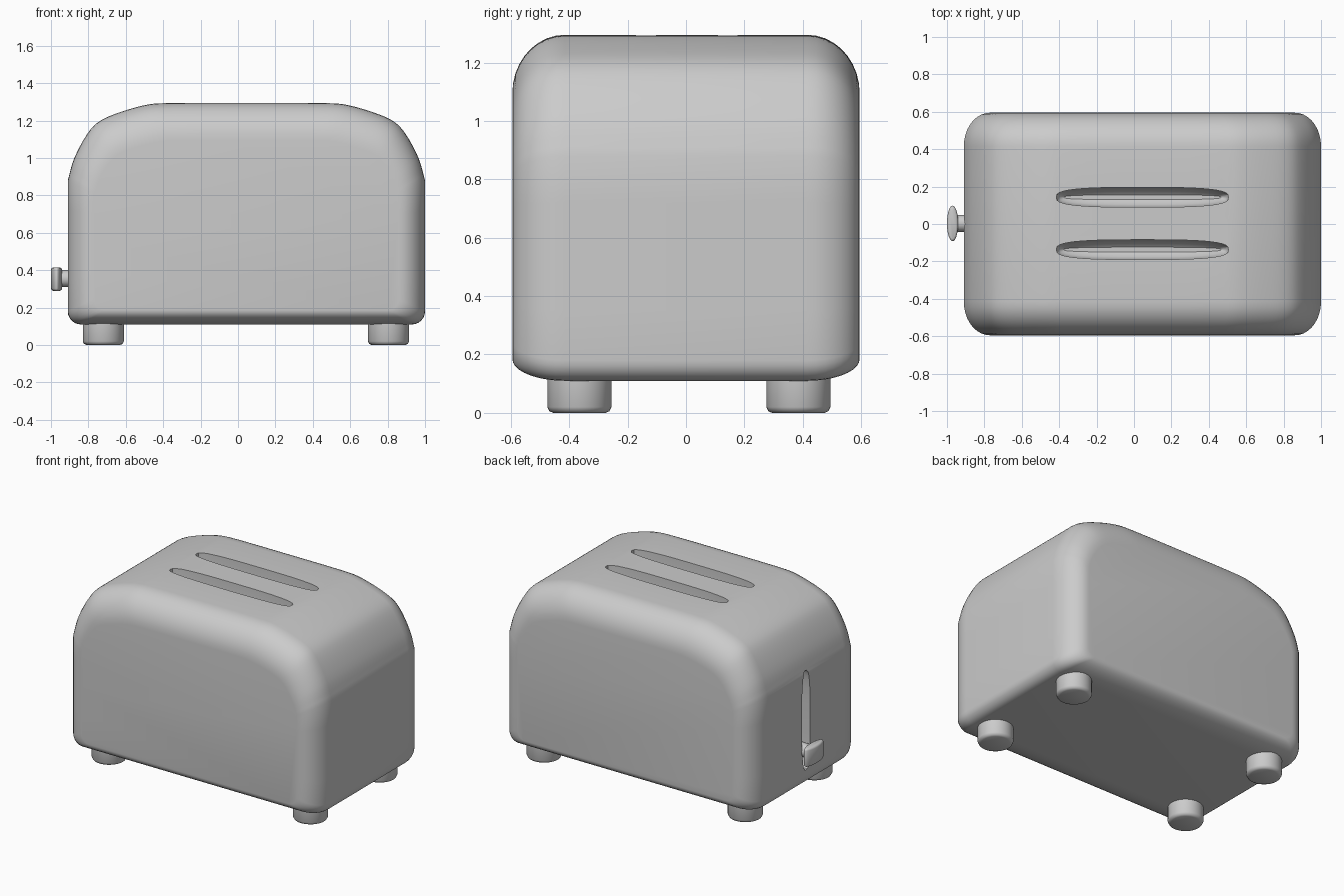
import bpy, bmesh, math
from mathutils import Matrix, Vector

if "Cube" in bpy.data.objects:
    bpy.data.objects.remove(bpy.data.objects["Cube"])

CX, HX = 0.045, 0.955        # body centre and half length
Z0, Z1, HY = 0.11, 1.295, 0.595


def make(name, bm):
    bmesh.ops.recalc_face_normals(bm, faces=bm.faces)
    me = bpy.data.meshes.new(name)
    bm.to_mesh(me)
    bm.free()
    ob = bpy.data.objects.new(name, me)
    bpy.context.collection.objects.link(ob)
    return ob


def activate(ob):
    bpy.ops.object.select_all(action='DESELECT')
    ob.select_set(True)
    bpy.context.view_layer.objects.active = ob


def smooth(ob, angle=35):
    activate(ob)
    bpy.ops.object.shade_smooth_by_angle(angle=math.radians(angle))


def loft(rings):
    bm = bmesh.new()
    vs = [[bm.verts.new(p) for p in r] for r in rings]
    n = len(vs[0])
    for a, b in zip(vs, vs[1:]):
        for i in range(n):
            bm.faces.new((a[i], a[(i + 1) % n], b[(i + 1) % n], b[i]))
    bm.faces.new(vs[0])
    bm.faces.new(vs[-1])
    return bm


def oval_prism(name, a, b, levels, mat, power=2.0, n=40):
    """Superellipse column; levels are (height, inset) pairs."""
    def ring(z, d):
        out = []
        for i in range(n):
            t = 2 * math.pi * i / n
            c, s = math.cos(t), math.sin(t)
            out.append(mat @ Vector((math.copysign(abs(c) ** (2 / power), c) * (a - d),
                                     math.copysign(abs(s) ** (2 / power), s) * (b - d), z)))
        return out
    return make(name, loft([ring(z, d) for z, d in levels]))


def catmull(pts, steps=4):
    p = [Vector(q) for q in pts]
    p = [p[0] * 2 - p[1]] + p + [p[-1] * 2 - p[-2]]
    out = []
    for i in range(1, len(p) - 2):
        a, b, c, d = p[i - 1:i + 3]
        for k in range(steps):
            t = k / steps
            out.append(0.5 * (2 * b + (c - a) * t + (2 * a - 5 * b + 4 * c - d) * t * t
                              + (3 * b - a - 3 * c + d) * t ** 3))
    return out + [p[-2]]


# Body: arched front profile, drawn in toward the front and back faces
arch = catmull([(HX, 0.88), (0.92, 1.0), (0.85, 1.13), (0.78, 1.2),
                (0.66, 1.25), (0.52, 1.287), (0.4, 1.294)])
arch += [Vector((x, Z1)) for x in (0.25, 0.1)]
foot_curve = [Vector((HX - 0.07 + 0.07 * math.cos(t), Z0 + 0.07 - 0.07 * math.sin(t)))
              for t in (math.pi / 2 * (1 - i / 6) for i in range(7))]
half = foot_curve + [Vector((HX, z)) for z in (0.35, 0.55, 0.72)] + arch
profile = half + [Vector((-p.x, p.y)) for p in reversed(half)]
ZM = 0.65


def section(y, k):
    out = []
    for p in profile:
        w = 0.2 / (Z1 - ZM) if p.y > ZM else 0.075 / (ZM - Z0)
        out.append((CX + p.x * (1 - k * 0.14 / HX), y, ZM + (p.y - ZM) * (1 - k * w)))
    return out


R, N = 0.18, 9
edge = [(HY - R + R * math.sin(t), 1 - math.cos(t))
        for t in (math.pi / 2 * i / N for i in range(N + 1))]
stations = [(-y, k) for y, k in reversed(edge)] + [(0.0, 0.0)] + edge
body = make("body", loft([section(y, k) for y, k in stations]))

# Bread slots and lever slot
cutters = [oval_prism("slot_cutter", 0.46, 0.053,
                      [(0.98, 0.04), (1.0, 0.015), (1.04, 0.0), (1.5, 0.0)],
                      Matrix.Translation((CX, y, 0)), 3.0) for y in (-0.137, 0.143)]
cutters.append(oval_prism("lever_cutter", 0.34, 0.045, [(-0.2, 0), (0.1, 0)],
                          Matrix.Translation((-0.91, 0, 0.56))
                          @ Matrix.Rotation(-math.pi / 2, 4, 'Y'), 2.8))
for c in cutters:
    c.hide_render = True
    activate(body)
    mod = body.modifiers.new("cut", 'BOOLEAN')
    mod.operation, mod.solver, mod.object = 'DIFFERENCE', 'EXACT', c
    bpy.ops.object.modifier_apply(modifier=mod.name)
    bpy.data.objects.remove(c)
smooth(body)

# Lever knob and its stem
knob = oval_prism("lever_knob", 0.03, 0.095,
                  [(0.29, 0.012), (0.294, 0.004), (0.302, 0), (0.403, 0), (0.411, 0.004), (0.415, 0.012)],
                  Matrix.Translation((-0.97, 0.003, 0)))
stem = oval_prism("lever_stem", 0.045, 0.045, [(-0.18, 0), (0.05, 0)],
                  Matrix.Translation((-0.91, 0.003, 0.355))
                  @ Matrix.Rotation(-math.pi / 2, 4, 'Y'), n=24)
smooth(knob, 50)
smooth(stem)

# Four round feet
for xn, x in (("left", -0.72), ("right", 0.805)):
    for yn, y in (("front", -0.365), ("back", 0.385)):
        foot = oval_prism(f"{yn}_{xn}_foot", 0.11, 0.11,
                          [(0, 0.02), (0.006, 0.007), (0.02, 0), (0.14, 0)],
                          Matrix.Translation((x, y, 0)))
        smooth(foot, 50)
